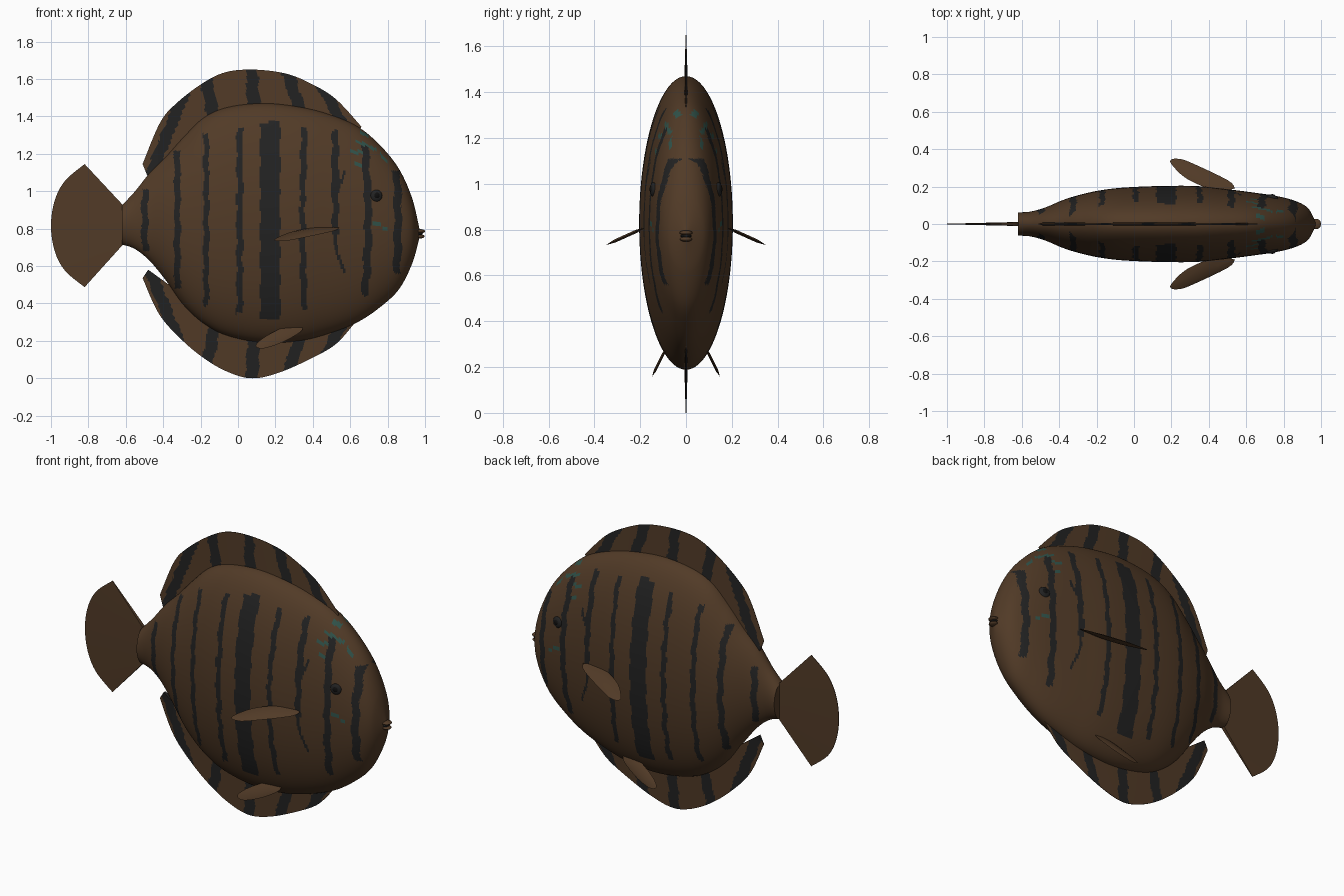
import bpy, bmesh, math, random
from mathutils import Vector

random.seed(4)
if "Cube" in bpy.data.objects:
    bpy.data.objects.remove(bpy.data.objects["Cube"])


def material(name, r, g, b):
    mat = bpy.data.materials.new(name)
    mat.use_nodes = True
    mat.diffuse_color = (r, g, b, 1)
    shader = next(n for n in mat.node_tree.nodes if n.type == "BSDF_PRINCIPLED")
    shader.inputs["Base Color"].default_value = (r, g, b, 1)
    shader.inputs["Roughness"].default_value = 0.7
    return mat


BROWN = material("warm brown", 0.083, 0.043, 0.02)
CHARCOAL = material("charcoal stripe", 0.016, 0.016, 0.016)
TEAL = material("teal streak", 0.03, 0.085, 0.068)
BLACK = material("eye black", 0.005, 0.005, 0.005)


def curve(points, steps):
    """Smooth Catmull-Rom path through points of any dimension."""
    path = []
    last = len(points) - 1
    for i in range(last):
        a, b, c, d = (points[min(max(k, 0), last)] for k in range(i - 1, i + 3))
        for s in range(steps + (i == last - 1)):
            t = s / steps
            path.append([q + t * (r - p) / 2 + t * t * (p - 2.5 * q + 2 * r - w / 2)
                         + t ** 3 * (1.5 * (q - r) + (w - p) / 2)
                         for p, q, r, w in zip(a, b, c, d)])
    return path


def finish(name, bm, mats, rule=None, angle=50):
    bmesh.ops.recalc_face_normals(bm, faces=bm.faces)
    if rule:
        for face in bm.faces:
            face.material_index = rule(face.calc_center_median())
    mesh = bpy.data.meshes.new(name)
    bm.to_mesh(mesh)
    bm.free()
    for mat in mats:
        mesh.materials.append(mat)
    mesh.shade_smooth()
    mesh.set_sharp_from_angle(angle=math.radians(angle))
    obj = bpy.data.objects.new(name, mesh)
    bpy.context.collection.objects.link(obj)
    return obj


def loft(name, rings, mats, rule=None):
    """Skin closed rings of equal size and cap both ends."""
    bm = bmesh.new()
    rows = [[bm.verts.new(p) for p in ring] for ring in rings]
    n = len(rows[0])
    for a, b in zip(rows, rows[1:]):
        for k in range(n):
            bm.faces.new((a[k], a[(k + 1) % n], b[(k + 1) % n], b[k]))
    bm.faces.new(rows[0])
    bm.faces.new(rows[-1])
    return finish(name, bm, mats, rule)


# Body stations: x, belly z, back z, half width
STATIONS = [(-.62, .715, .925, .062), (-.55, .69, 1.0, .067), (-.47, .625, 1.1, .09),
            (-.38, .515, 1.19, .128), (-.29, .39, 1.29, .156), (-.18, .29, 1.395, .18),
            (-.05, .225, 1.45, .195), (.14, .19, 1.47, .203), (.33, .2, 1.45, .203),
            (.49, .24, 1.41, .187), (.64, .3, 1.345, .168), (.76, .38, 1.245, .15),
            (.86, .475, 1.12, .124), (.93, .61, .965, .085), (.97, .75, .8, .012)]

# Body stripes: x, bow, lower z, upper z, half width (last is the gill line)
STRIPES = [(-.5, .2, .68, 1.01, .017), (-.325, 0, .48, 1.215, .017), (-.17, 0, .385, 1.305, .015),
           (.01, 0, .345, 1.34, .016), (.172, 0, .31, 1.37, .052), (.345, .05, .365, 1.34, .015),
           (.52, 0, .78, 1.325, .018), (.695, -.12, .44, 1.24, .02), (.855, -.1, .56, 1.11, .02),
           (.512, .8, .56, 1.11, .008)]

# Head streaks: start x, z and end x, z
STREAKS = [(.63, 1.27, .74, 1.22), (.6, 1.22, .67, 1.2), (.62, 1.15, .69, 1.135),
           (.65, 1.32, .7, 1.29), (.72, .83, .8, .8), (.76, 1.2, .8, 1.15)]


def body_colour(p):
    wobble = .004 * math.sin(41 * p.z + 9 * p.x) + random.uniform(-.003, .003)
    for x, bow, low, high, half in STRIPES:
        mid = (low + high) / 2
        if low < p.z < high and abs(p.x - x - bow * (p.z - mid) ** 2 + wobble) < half:
            return 1
    for x0, z0, x1, z1 in STREAKS:
        t = (p.x - x0) / (x1 - x0)
        if 0 < t < 1 and abs(p.z - z0 - t * (z1 - z0)) < .009:
            return 2
    return 0


SIDES = 128
rings = []
for x, low, high, half in curve(STATIONS, 24):
    turn = [2 * math.pi * k / SIDES for k in range(SIDES)]
    rings.append([(x, half * math.cos(a), (low + high) / 2 + (high - low) / 2 * math.sin(a))
                  for a in turn])
loft("body", rings, [BROWN, CHARCOAL, TEAL], body_colour)

# Fin bands: x at the body edge, x at the rim, distances of both from the midline
BANDS = [(-.39, -.32, .45, .62), (-.125, -.168, .55, .76), (.085, .075, .6, .8),
         (.32, .27, .64, .79), (.54, .48, .57, .68)]


def fin_colour(p):
    d = abs(p.z - .825)
    wobble = .004 * math.sin(55 * d) + random.uniform(-.003, .003)
    for x0, x1, d0, d1 in BANDS:
        if abs(p.x - x0 - (x1 - x0) * (d - d0) / (d1 - d0) + wobble) < .033:
            return 1
    return 0


def fin(name, root, rim, thick, rule=None, nu=180, nv=14):
    """Thin upright fin in the xz plane, tapering from root to rim."""
    def sample(points):
        path = curve(points, 40)
        out = []
        for i in range(nu + 1):
            f = i / nu * (len(path) - 1)
            k = min(int(f), len(path) - 2)
            out.append(Vector(path[k]).lerp(Vector(path[k + 1]), f - k))
        return out
    rings = []
    for a, b in zip(sample(root), sample(rim)):
        side = [(a.lerp(b, v / nv), thick * (1 - .85 * v / nv)) for v in range(nv + 1)]
        rings.append([(p.x, t, p.y) for p, t in side] + [(p.x, -t, p.y) for p, t in reversed(side)])
    return loft(name, rings, [BROWN, CHARCOAL], rule)


# Dorsal, anal and tail fins
root = [(-.48, 1.07), (-.3, 1.2), (-.05, 1.38), (.2, 1.4), (.45, 1.35), (.63, 1.28)]
fin("dorsal_fin", root,
    [(-.51, 1.145), (-.42, 1.36), (-.34, 1.46), (-.2, 1.57), (-.07, 1.635), (.08, 1.65),
     (.25, 1.63), (.38, 1.58), (.52, 1.495), (.66, 1.345)], .009, fin_colour)
fin("anal_fin", [(x, 1.65 - z) for x, z in root],
    [(-.51, .535), (-.42, .34), (-.29, .195), (-.15, .085), (-.02, .02), (.09, 0),
     (.22, .03), (.38, .1), (.52, .18), (.62, .29)], .009, fin_colour)
fin("tail_fin", [(-.61, .92), (-.61, .82), (-.61, .72)],
    [(-.82, 1.145), (-.925, 1.055), (-.98, .95), (-1, .816), (-.98, .68), (-.925, .575),
     (-.82, .487)], .011, nu=48)


def paired_fin(name, outline, thick):
    """Leaf-shaped blade with a raised middle, mirrored to both sides."""
    pts = [Vector(p) for p in curve(outline + outline[:1], 4)[:-1]]
    centre = sum(pts, Vector()) / len(pts)
    normal = sum(((a - centre).cross(b - centre) for a, b in zip(pts, pts[1:])), Vector()).normalized()
    for side, sign in (("left", 1), ("right", -1)):
        bm = bmesh.new()

        def ring(scale, lift):
            return [bm.verts.new(((q := centre + (p - centre) * scale + normal * lift).x,
                                  sign * q.y, q.z)) for p in pts]
        edge = ring(1, 0)
        for lift in (thick, -thick):
            inner = ring(.55, lift)
            for k in range(len(pts)):
                j = (k + 1) % len(pts)
                bm.faces.new((edge[k], edge[j], inner[j], inner[k]))
            bm.faces.new(inner)
        finish(f"{side}_{name}", bm, [BROWN])


# Pectoral blades slope outward and down; pelvic blades hang steeply
paired_fin("pectoral_fin", [(x, y, .8 - .45 * (y - .2)) for x, y in (
    (.54, .19), (.5, .235), (.3, .33), (.24, .348), (.2, .345), (.2, .32), (.27, .25),
    (.37, .2), (.45, .175))], .007)
paired_fin("pelvic_fin", [(x, .09 + .5 * (.275 - z), z) for x, z in (
    (.335, .29), (.25, .275), (.15, .225), (.1, .185), (.1, .165), (.14, .16), (.22, .185),
    (.3, .225), (.345, .26))], .006)


def ball(name, mat, place, size, turn=0):
    bm = bmesh.new()
    bmesh.ops.create_uvsphere(bm, u_segments=24, v_segments=12, radius=1)
    obj = finish(name, bm, [mat])
    obj.location, obj.scale, obj.rotation_euler.z = place, size, turn


# Eyes with pupils
for side, sign in (("left", 1), ("right", -1)):
    ball(f"{side}_eye", CHARCOAL, (.74, sign * .142, .975), (.032, .014, .032), -sign * .2)
    ball(f"{side}_pupil", BLACK, (.742, sign * .149, .977), (.017, .01, .017), -sign * .2)

# Lips and the dark gap between them
ball("upper_lip", BROWN, (.973, 0, .786), (.027, .028, .011))
ball("lower_lip", BROWN, (.973, 0, .758), (.025, .026, .011))
ball("mouth_gap", CHARCOAL, (.97, 0, .772), (.018, .024, .008))
